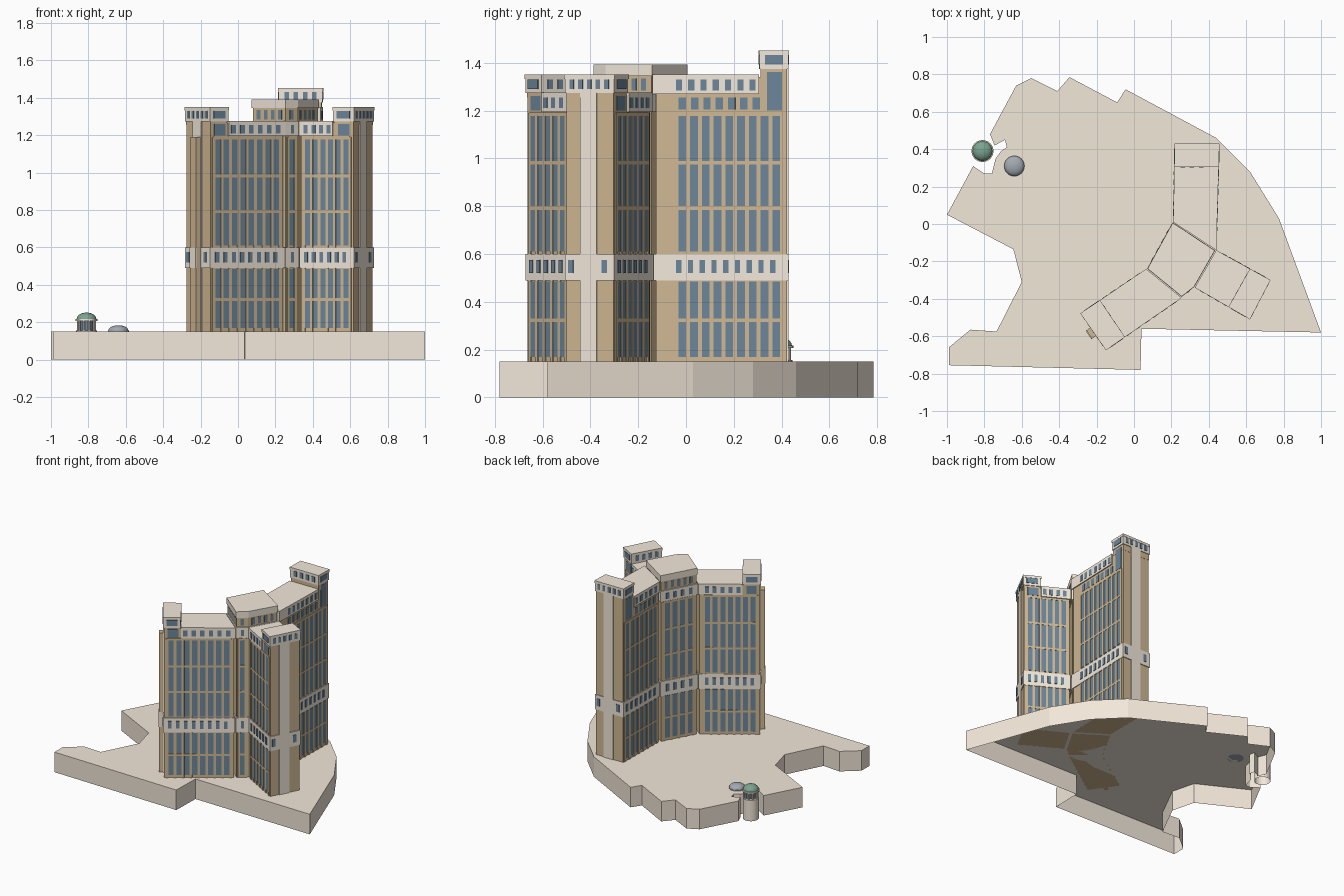
import bpy, bmesh, math
from mathutils import Vector as V

if "Cube" in bpy.data.objects:
    bpy.data.objects.remove(bpy.data.objects["Cube"])


def material(name, c):
    m = bpy.data.materials.new(name)
    m.diffuse_color = (*c, 1)
    m.use_nodes = True
    m.node_tree.nodes["Principled BSDF"].inputs["Base Color"].default_value = m.diffuse_color
    return m


STONE = material("podium_stone", (0.90, 0.81, 0.70))
TAN = material("tan_wall", (0.63, 0.48, 0.29))
PALE = material("pale_band", (0.90, 0.82, 0.71))
GLASS = material("blue_glass", (0.15, 0.24, 0.33))
GREEN = material("green_dome", (0.20, 0.37, 0.28))
GREY = material("grey_dome", (0.36, 0.40, 0.44))


def finish(name, bm, mat):
    bmesh.ops.recalc_face_normals(bm, faces=bm.faces)
    me = bpy.data.meshes.new(name)
    bm.to_mesh(me)
    bm.free()
    me.materials.append(mat)
    ob = bpy.data.objects.new(name, me)
    bpy.context.collection.objects.link(ob)
    return ob


def add_prism(bm, pts, z0, z1, bottom=True):
    lo = [bm.verts.new((p[0], p[1], z0)) for p in pts]
    hi = [bm.verts.new((p[0], p[1], z1)) for p in pts]
    caps = [bm.faces.new(hi)]
    if bottom:
        caps.append(bm.faces.new(lo[::-1]))
    for i in range(len(pts)):
        j = (i + 1) % len(pts)
        bm.faces.new((lo[i], lo[j], hi[j], hi[i]))
    if len(pts) > 8:
        bmesh.ops.triangulate(bm, faces=caps)


def prism(name, pts, z0, z1, mat, bottom=True):
    bm = bmesh.new()
    add_prism(bm, pts, z0, z1, bottom)
    return finish(name, bm, mat)


def inset(pts, d):
    """Move every side of a counter-clockwise outline inwards by d."""
    out = []
    for i, p in enumerate(pts):
        p = V(p)
        e0 = (p - V(pts[i - 1])).normalized()
        e1 = (V(pts[(i + 1) % len(pts)]) - p).normalized()
        n0, n1 = V((-e0.y, e0.x)), V((-e1.y, e1.x))
        out.append(p + (n0 + n1) * d / (1 + n0.dot(n1)))
    return out


def slab(bm, a, b, s0, s1, z0, z1, depth):
    """Thin block on wall a-b between distances s0 and s1."""
    u = (V(b) - V(a)).normalized()
    n = V((u.y, -u.x))
    p, q = V(a) + u * s0, V(a) + u * s1
    add_prism(bm, [p - n * .01, p + n * depth, q + n * depth, q - n * .01], z0, z1)


def windows(bm, a, b, s0, s1, n, z0, z1, fill=.55, depth=.002):
    w = (s1 - s0) / n
    for i in range(n):
        c = s0 + (i + .5) * w
        slab(bm, a, b, c - w * fill / 2, c + w * fill / 2, z0, z1, depth)


ROWS = [(.17, .315), (.33, .485), (.61, .785), (.80, .975), (.99, 1.18)]


def facade(glass, trim, a, b, s0, s1, n):
    """Window columns with piers and floor ledges."""
    for z0, z1 in ROWS:
        windows(glass, a, b, s0, s1, n, z0, z1, .66, .003)
    w = (s1 - s0) / n
    for i in range(n + 1):
        slab(trim, a, b, s0 + i * w - .17 * w, s0 + i * w + .17 * w, .15, 1.19, .005)
    for z in (.3225, .7925, .9825, 1.185):
        slab(trim, a, b, s0, s1, z - .0075, z + .0075, .005)


# Podium, an open-bottomed shell
prism("podium", [(-1, .05), (-.645, -.135), (-.6, -.31), (-.735, -.575), (-.875, -.565),
                 (-.99, -.66), (-.99, -.755), (.035, -.78), (.04, -.56), (1, -.58),
                 (.775, .03), (.62, .28), (.44, .46), (-.045, .72), (-.09, .65),
                 (-.345, .785), (-.41, .71), (-.55, .78), (-.63, .74), (-.77, .48),
                 (-.745, .42), (-.69, .45), (-.68, .41), (-.71, .39), (-.74, .35),
                 (-.76, .27), (-.80, .27), (-.86, .31)], 0, .15, STONE, bottom=False)

# Wings: outline, tower start on both sides, roof, tower roof, columns per side, first margin
WINGS = {
    "east": ([(.325, -.34), (.62, -.51), (.73, -.30), (.44, -.14)], .61, .62, 1.275, 1.35, 6, 6, .02),
    "north": ([(.44, -.14), (.457, .43), (.217, .43), (.21, .01)], .78, .70, 1.35, 1.452, 9, 7, .085),
    "southwest": ([(.065, -.24), (-.287, -.478), (-.15, -.675), (.255, -.395)], .70, .75, 1.275, 1.35, 7, 8, .03),
}
for w, (pts, t0, t1, roof, top, n0, n1, m) in WINGS.items():
    i0, o0, o1, i1 = [V(p) for p in pts]
    body = inset(pts, .008)
    a0, b0, b1, a1 = body
    s0, s1 = i0.lerp(o0, t0), i1.lerp(o1, t1)
    tower = [s0, o0, o1, s1]
    prism(w + "_wing_walls", body, .15, roof - .01, TAN)
    prism(w + "_wing_middle_band", inset(pts, .002), .49, .60, PALE)
    prism(w + "_wing_top_band", [i0, s0, s1, i1], roof - .08, roof, PALE)
    prism(w + "_tower_walls", inset(tower, .007), roof - .02, top - .01, TAN)
    prism(w + "_tower_band", inset(tower, .002), top - .077, top - .01, PALE)
    prism(w + "_tower_roof", tower, top - .018, top, PALE)

    glass, trim = bmesh.new(), bmesh.new()
    L0, L1, E = (b0 - a0).length, (a1 - b1).length, (b1 - b0).length
    facade(glass, trim, a0, b0, m, L0 - .02, n0)
    facade(glass, trim, b1, a1, .02, L1 - .02, n1)
    # small windows in the pale bands
    windows(glass, i0, o0, m, L0 - .02, n0, .52, .575, .45)
    windows(glass, o1, i1, .02, L1 - .02, n1, .52, .575, .45)
    for s in (.14, .86):
        slab(glass, o0, o1, E * s - .012, E * s + .012, .52, .575, .001)
    k0, k1 = (s0 - i0).length, (o1 - s1).length
    windows(glass, i0, o0, m, k0, max(3, round(n0 * t0)), roof - .065, roof - .02, .5)
    windows(glass, o1, i1, k1, (i1 - o1).length - .02, max(3, round(n1 * t1)), roof - .065, roof - .02, .5)
    if w == "north":
        windows(glass, a0, b0, m, k0, 7, 1.205, 1.255, .6)
        windows(glass, b1, a1, k1, L1 - .02, 5, 1.205, 1.255, .6)
    # tower windows: one wide on each flank, small ones on the ends
    for a, b, z0, z1 in ((a0, b0, 1.2, top - .09), (i0, o0, top - .06, top - .02)):
        windows(glass, a, b, k0, (b - a).length, 1, z0, z1, .6)
    for a, b, z0, z1 in ((b1, a1, 1.2, top - .09), (o1, i1, top - .06, top - .02)):
        windows(glass, a, b, 0, k1, 1, z0, z1, .6)
    windows(glass, o0, o1, .015, E, 5, top - .06, top - .02, .5, .001)
    windows(glass, s1, s0, .02, (s0 - s1).length - .02, 4, top - .06, top - .02, .5, .001)
    finish(w + "_wing_glass", glass, GLASS)
    finish(w + "_wing_piers_and_ledges", trim, TAN)
    # pale pier in the middle of the end wall
    bm = bmesh.new()
    slab(bm, b0, b1, E * .3, E * .65, .15, top - .075, .006)
    finish(w + "_end_pier", bm, PALE)

# Projecting shaft on the end of the southwest wing
o0, o1 = [V(p) for p in WINGS["southwest"][0][1:3]]
for name, z0, z1, mat, d in (("shaft", .15, 1.19, TAN, .026), ("shaft_band", .49, .60, PALE, .03)):
    bm = bmesh.new()
    c = (o1 - o0).length / 2
    slab(bm, o0, o1, c - .027, c + .027, z0, z1, d)
    finish(name, bm, mat)

# Hub joining the three wings
HUB = [(.205, .015), (.065, -.24), (.255, -.395), (.325, -.34), (.44, -.14)]
body = inset(HUB, .012)
prism("hub_walls", body, .15, 1.35, TAN)
prism("hub_middle_band", inset(HUB, .004), .49, .60, PALE)
prism("hub_top_band", inset(HUB, .004), 1.195, 1.275, PALE)
prism("hub_roof", inset(HUB, .006), 1.345, 1.392, PALE)
glass, trim = bmesh.new(), bmesh.new()
for i, n, mg in ((0, 4, .02), (2, 1, .015)):
    a, b = body[i], body[i + 1]
    L = (b - a).length
    facade(glass, trim, a, b, mg, L - mg, n)
    for z0, z1 in ((.52, .575), (1.21, 1.255)):
        windows(glass, a, b, mg, L - mg, n, z0, z1, .45, .010)
for i, n in ((0, 5), (1, 4), (2, 1), (3, 4)):
    a, b = body[i], body[i + 1]
    windows(glass, a, b, .015, (b - a).length - .015, n, 1.285, 1.335, .5)
finish("hub_glass", glass, GLASS)
finish("hub_piers_and_ledges", trim, TAN)


def disc(name, x, y, r, z0, z1, mat, n=24, bottom=True):
    ring = [(x + r * math.cos(2 * math.pi * i / n), y + r * math.sin(2 * math.pi * i / n)) for i in range(n)]
    return prism(name, ring, z0, z1, mat, bottom)


def dome(name, x, y, r, z, h, mat):
    bm = bmesh.new()
    bmesh.ops.create_uvsphere(bm, u_segments=24, v_segments=12, radius=1)
    bmesh.ops.delete(bm, geom=[v for v in bm.verts if v.co.z < -.01], context='VERTS')
    for v in bm.verts:
        v.co = (x + r * v.co.x, y + r * v.co.y, z + h * v.co.z)
    for f in bm.faces:
        f.smooth = True
    finish(name, bm, mat)


# Round pavilion with columns, and the low dome beside it
kx, ky = -.81, .39
disc("pavilion_base", kx, ky, .055, 0, .156, STONE, bottom=False)
disc("pavilion_core", kx, ky, .034, .15, .21, GLASS)
for i in range(10):
    t = 2 * math.pi * i / 10
    disc("pavilion_column", kx + .046 * math.cos(t), ky + .046 * math.sin(t), .006, .15, .208, PALE, 8)
disc("pavilion_ring", kx, ky, .059, .206, .217, PALE)
dome("pavilion_dome", kx, ky, .053, .217, .035, GREEN)
disc("low_dome_base", -.64, .31, .056, .15, .156, GREY)
dome("low_dome", -.64, .31, .054, .156, .028, GREY)
